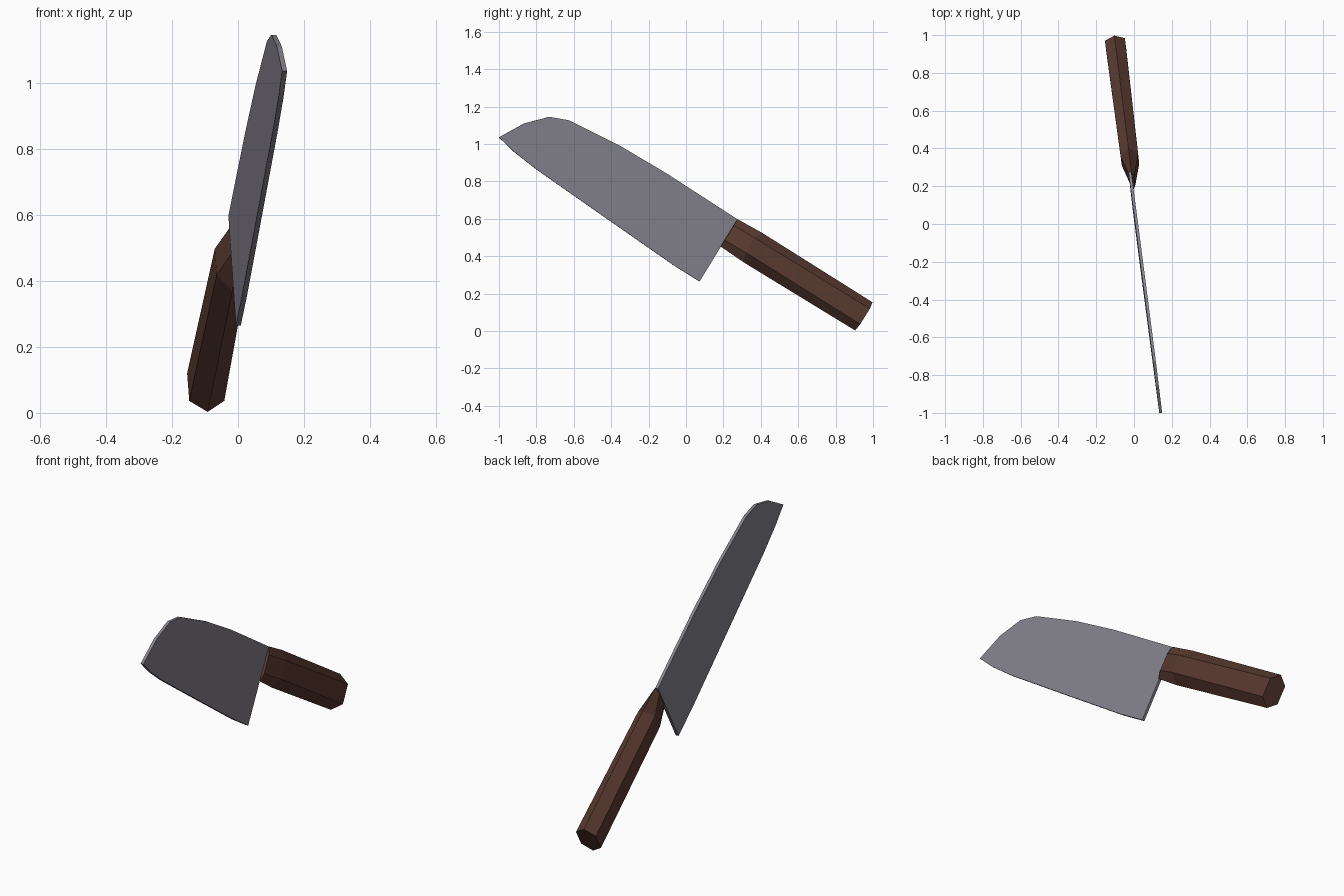
import bpy, bmesh, math
from mathutils import Vector

if "Cube" in bpy.data.objects:
    bpy.data.objects.remove(bpy.data.objects["Cube"])


def finish(name, bm, color):
    bmesh.ops.recalc_face_normals(bm, faces=bm.faces)
    mesh = bpy.data.meshes.new(name)
    bm.to_mesh(mesh)
    bm.free()
    obj = bpy.data.objects.new(name, mesh)
    bpy.context.collection.objects.link(obj)
    mat = bpy.data.materials.new(name + "_material")
    mat.diffuse_color = color
    mat.use_nodes = True
    mat.node_tree.nodes["Principled BSDF"].inputs["Base Color"].default_value = mat.diffuse_color
    mesh.materials.append(mat)
    return obj


def loft(name, rings, color):
    """Skin equal-length closed rings and cap both ends."""
    bm = bmesh.new()
    loops = [[bm.verts.new(p) for p in ring] for ring in rings]
    n = len(loops[0])
    for a, b in zip(loops, loops[1:]):
        for i in range(n):
            j = (i + 1) % n
            bm.faces.new((a[i], a[j], b[j], b[i]))
    bm.faces.new(loops[0])
    bm.faces.new(loops[-1])
    return finish(name, bm, color)


# The knife is turned slightly about z: t is the sideways offset
TURN = 0.125


def place(t, y, z, shift):
    return Vector((shift - TURN * y + t, y + TURN * t, z))


# Blade: side outline (y, z) from tip over the spine, down the heel, along the edge
outline = [(-1.0, 1.035), (-0.865, 1.11), (-0.73, 1.145), (-0.625, 1.126),
           (-0.357, 0.992), (-0.105, 0.843), (0.275, 0.597),
           (0.072, 0.265), (-0.067, 0.352), (-0.42, 0.598),
           (-0.80, 0.864), (-0.92, 0.958)]
loft("blade",
     [[place(t, y, z, 0.008 + 0.008 * z) for y, z in outline]
      for t in (-0.0075, 0.0075)],
     (0.23, 0.22, 0.26, 1))

# Handle: hexagonal sections along a sloping axis, pinched where it meets the blade
# (distance side, distance ridge, half width, ridge height, side height)
start, along, up = Vector((0.23, 0.525)), Vector((0.85, -0.527)), Vector((0.527, 0.85))
sections = [(0.0, 0.0, 0.012, 0.086, 0.046),
            (0.127, 0.148, 0.046, 0.093, 0.046),
            (0.848, 0.848, 0.053, 0.0885, 0.049)]
rings = []
for s_side, s_ridge, w, ridge, side in sections:
    hexagon = [(0, ridge, s_ridge), (w, side, s_side), (w, -side, s_side),
               (0, -ridge, s_ridge), (-w, -side, s_side), (-w, side, s_side)]
    ring = []
    for t, v, s in hexagon:
        p = start + along * s + up * v
        ring.append(place(t, p.x, p.y, 0.021))
    rings.append(ring)
loft("handle", rings, (0.1, 0.042, 0.03, 1))
